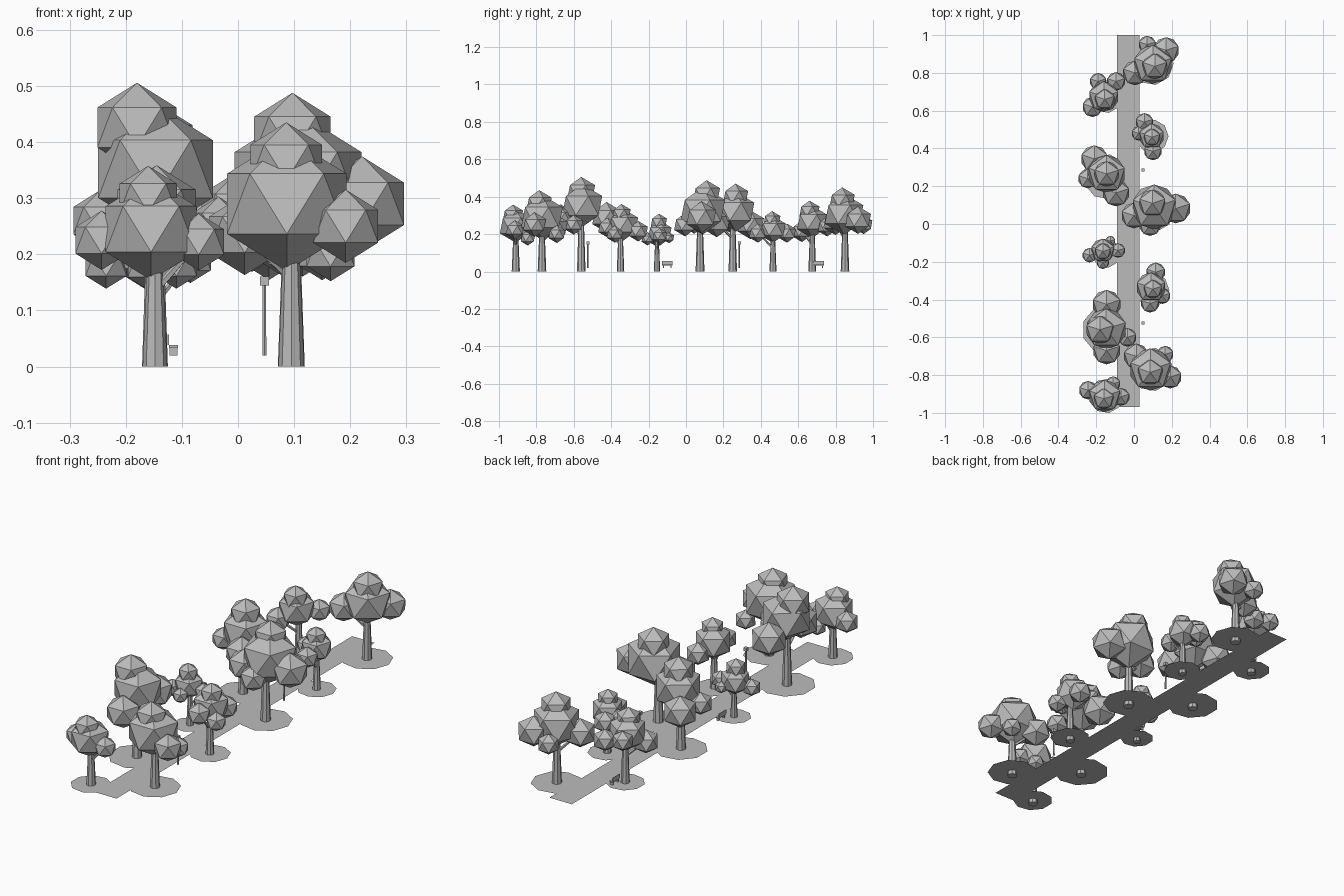
import bpy, bmesh, math
from mathutils import Vector, Matrix

# The whole model is one plain grey
GREY = bpy.data.materials.new("plain grey")
GREY.diffuse_color = (0.5, 0.5, 0.5, 1)
GROUND = 0.02      # level of path and patches; trunks reach below it
LEFT_X, RIGHT_X = -0.148, 0.095


def finish(name, bm, closed=True):
    if closed:
        bmesh.ops.recalc_face_normals(bm, faces=bm.faces)
    me = bpy.data.meshes.new(name)
    bm.to_mesh(me)
    bm.free()
    me.materials.append(GREY)
    ob = bpy.data.objects.new(name, me)
    bpy.context.collection.objects.link(ob)
    return ob


def box(name, lo, hi):
    lo, hi = Vector(lo), Vector(hi)
    bm = bmesh.new()
    bmesh.ops.create_cube(bm, size=1, matrix=Matrix.Translation((lo + hi) / 2)
                          @ Matrix.Diagonal((*(hi - lo), 1)))
    return finish(name, bm)


def flat(name, points, z):
    """Single flat polygon facing up."""
    bm = bmesh.new()
    bm.faces.new([bm.verts.new((x, y, z)) for x, y in points])
    return finish(name, bm, closed=False)


def limb(name, a, b, r1, r2, sides):
    """Tapered flat-faced cylinder from a to b."""
    a, b = Vector(a), Vector(b)
    d = b - a
    bm = bmesh.new()
    bmesh.ops.create_cone(bm, cap_ends=True, segments=sides, radius1=r1, radius2=r2,
                          depth=d.length, matrix=Matrix.Translation((a + b) / 2)
                          @ d.to_track_quat('Z', 'Y').to_matrix().to_4x4())
    return finish(name, bm)


def blob(name, c, r):
    """Slightly flattened icosahedron leaf clump."""
    bm = bmesh.new()
    bmesh.ops.create_icosphere(bm, subdivisions=1, radius=r,
                               matrix=Matrix.Translation(c) @ Matrix.Diagonal((1, 1, 0.96, 1))
                               @ Matrix.Rotation(math.pi / 2, 4, 'Z'))
    return finish(name, bm)


def tree(x, y, disc, trunk_r, main, top, lobes):
    """Ground patch, trunk, main crown, top clump, side clumps and one branch."""
    ring = [(x + disc * math.cos(i * math.tau / 9), y + disc * math.sin(i * math.tau / 9))
            for i in range(9)]
    flat("ground_patch", ring, GROUND)
    limb("trunk", (x, y, 0), (x, y, main[2]), trunk_r, trunk_r * 0.5, 8)
    blob("main_crown", main[:3], main[3])
    blob("top_clump", (top[0], top[1], top[2] + 0.003), top[3])
    for lobe in lobes:
        blob("side_clump", lobe[:3], lobe[3])
    limb("branch", (x, y, main[2] * 0.55), lobes[1][:3], trunk_r * 0.35, trunk_r * 0.2, 5)


# Left row of trees, front to back
tree(LEFT_X, -.91, .092, .022, (-.155, -.91, .245, .095), (-.16, -.925, .297, .06),
     [(-.243, -.88, .225, .055), (-.07, -.915, .222, .053), (-.11, -.845, .18, .043)])
tree(LEFT_X, -.56, .128, .023, (-.147, -.555, .352, .12), (-.18, -.56, .423, .083),
     [(-.145, -.425, .29, .085), (-.145, -.67, .28, .082), (-.035, -.60, .25, .055)])
tree(LEFT_X, -.155, .077, .017, (-.165, -.14, .205, .07), (-.165, -.145, .26, .048),
     [(-.235, -.165, .18, .043), (-.085, -.14, .19, .043),
      (-.165, -.205, .175, .037), (-.125, -.09, .18, .03)])
tree(LEFT_X, .25, .12, .023, (-.145, .265, .32, .112), (-.145, .265, .395, .075),
     [(-.21, .345, .25, .08), (-.095, .165, .26, .08), (-.245, .24, .26, .057)])
tree(LEFT_X, .675, .088, .021, (-.16, .675, .265, .09), (-.155, .66, .318, .06),
     [(-.19, .755, .26, .05), (-.22, .62, .215, .06), (-.095, .755, .24, .055)])

# Right row of trees, front to back
tree(RIGHT_X, -.77, .115, .023, (.087, -.77, .29, .125), (.086, -.785, .36, .075),
     [(.192, -.81, .25, .068), (.012, -.70, .235, .075), (.165, -.69, .20, .05)])
tree(RIGHT_X, -.35, .092, .02, (.09, -.335, .25, .088), (.1, -.345, .305, .055),
     [(.115, -.255, .215, .057), (.085, -.42, .235, .055), (.15, -.38, .20, .048)])
tree(RIGHT_X, .075, .12, .024, (.107, .09, .325, .133), (.097, .11, .408, .08),
     [(.221, .082, .29, .088), (.0, .045, .275, .076), (.085, -.005, .25, .065)])
tree(RIGHT_X, .465, .088, .019, (.093, .465, .225, .075), (.095, .46, .272, .05),
     [(.055, .54, .205, .053), (.1, .385, .205, .053), (.025, .48, .21, .043)])
tree(RIGHT_X, .85, .115, .023, (.1, .845, .305, .115), (.11, .835, .375, .075),
     [(.17, .92, .275, .077), (.005, .80, .265, .073), (.07, .95, .25, .052)])

# Straight path
flat("path", [(-.09, -.97), (.03, -.97), (.03, 1.0), (-.09, 1.0)], GROUND + 0.001)

# Lamp posts
for y in (-.525, .285):
    limb("lamp_post", (.047, y, GROUND), (.047, y, .145), .004, .0035, 6)
    box("lamp_head", (.039, y - .008, .144), (.055, y + .008, .16))

# Benches facing the path
for y in (-.10, .71):
    box("bench_seat", (-.123, y - .028, .033), (-.107, y + .028, .038))
    box("bench_back", (-.126, y - .028, .038), (-.123, y + .028, .057))
    for s in (-1, 1):
        box("bench_leg", (-.122, y + s * .02 - .003, GROUND), (-.108, y + s * .02 + .003, .034))
